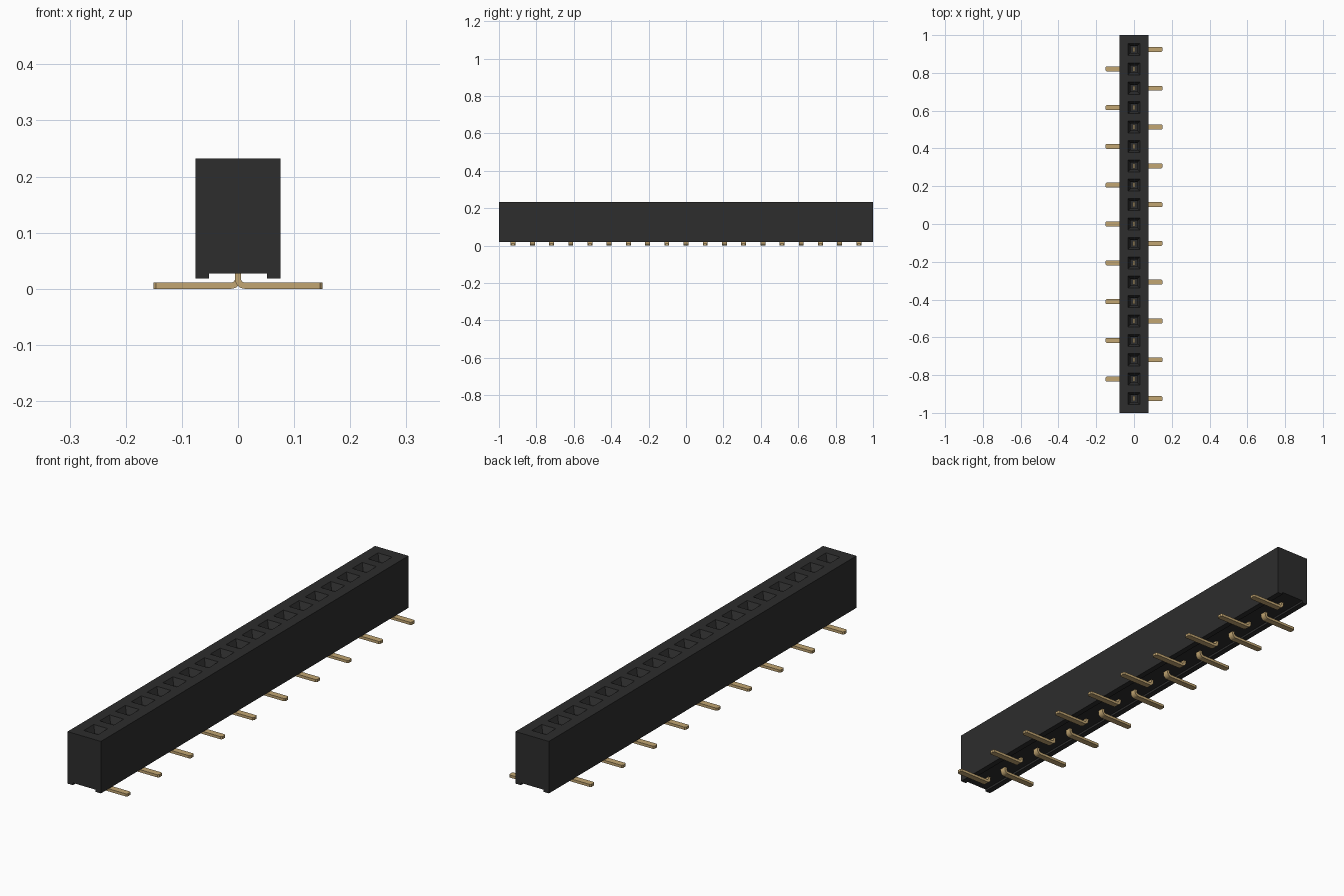
import bpy, bmesh, math

cube = bpy.data.objects.get("Cube")
if cube:
    bpy.data.objects.remove(cube, do_unlink=True)

COUNT, PITCH = 19, 0.1027
W, TOP, FOOT, CHANNEL, RAIL = 0.076, 0.232, 0.018, 0.027, 0.052
PIN_T, PIN_W, REACH, STEM_TOP = 0.011, 0.026, 0.151, 0.12


def material(name, color, rough):
    m = bpy.data.materials.new(name)
    m.use_nodes = True
    m.diffuse_color = (*color, 1)
    b = m.node_tree.nodes["Principled BSDF"]
    b.inputs["Base Color"].default_value = (*color, 1)
    b.inputs["Roughness"].default_value = rough
    return m


def finish(bm, name, mat):
    bmesh.ops.recalc_face_normals(bm, faces=bm.faces[:])
    me = bpy.data.meshes.new(name)
    bm.to_mesh(me)
    bm.free()
    me.materials.append(mat)
    return me


def add_object(name, me):
    ob = bpy.data.objects.new(name, me)
    bpy.context.collection.objects.link(ob)
    return ob


def bridge(bm, a, b):
    n = len(a)
    for i in range(n):
        j = (i + 1) % n
        bm.faces.new((a[i], a[j], b[j], b[i]))


black = material("black plastic", (0.026, 0.026, 0.026), 0.6)
gold = material("gold contact", (0.54, 0.38, 0.17), 0.4)
centres = [(COUNT - 1) / 2 * PITCH - i * PITCH for i in range(COUNT)]

# Housing: channelled cross-section carried through one station per socket
profile = [(-W, TOP), (W, TOP), (W, FOOT), (RAIL, FOOT), (RAIL, CHANNEL),
           (-RAIL, CHANNEL), (-RAIL, FOOT), (-W, FOOT)]
stations = [1.0] + [c - PITCH / 2 for c in centres[:-1]] + [-1.0]
bm = bmesh.new()
rings = [[bm.verts.new((x, y, z)) for x, z in profile] for y in stations]
bm.faces.new(rings[0])
bm.faces.new(rings[-1])
for a, b in zip(rings, rings[1:]):
    for i in range(1, len(profile)):
        j = (i + 1) % len(profile)
        bm.faces.new((a[i], a[j], b[j], b[i]))

# Sockets: square mouth, tapered lead-in, straight shaft and floor
for c, a, b in zip(centres, rings, rings[1:]):
    loop = [a[0], a[1], b[1], b[0]]
    for half, z in ((0.032, TOP), (0.018, TOP - 0.025), (0.018, 0.10)):
        inner = [bm.verts.new((sx * half, c + sy * half, z))
                 for sx, sy in ((-1, 1), (1, 1), (1, -1), (-1, -1))]
        bridge(bm, loop, inner)
        loop = inner
    bm.faces.new(loop)
add_object("housing", finish(bm, "housing", black))

# Contact: stem bent through a quarter circle into a flat foot
h = PIN_T / 2
r_in = 0.007
r_out = r_in + PIN_T
cx, cz = h + r_in, r_out


def arc(r):
    return [(cx - r * math.cos(t), cz - r * math.sin(t))
            for t in (i * math.pi / 12 for i in range(7))]


outline = [(-h, STEM_TOP)] + arc(r_out) + [(REACH, 0), (REACH, PIN_T)]
outline += arc(r_in)[::-1] + [(h, STEM_TOP)]
bm = bmesh.new()
sides = [[bm.verts.new((x, y, z)) for x, z in outline]
         for y in (-PIN_W / 2, PIN_W / 2)]
bm.faces.new(sides[0])
bm.faces.new(sides[1])
bridge(bm, *sides)
# Clipped corners on the foot tip
tip = [e for e in bm.edges if all(v.co.x > REACH - 1e-4 for v in e.verts)
       and abs(e.verts[0].co.z - e.verts[1].co.z) > 0.005]
bmesh.ops.bevel(bm, geom=tip, offset=0.005, segments=1, affect='EDGES')
pin_mesh = finish(bm, "contact", gold)

# Contacts alternate between the two sides
for i, y in enumerate(centres):
    pin = add_object(f"contact_{i + 1:02d}", pin_mesh)
    pin.location.y = y
    pin.rotation_euler.z = math.pi * (i % 2)
